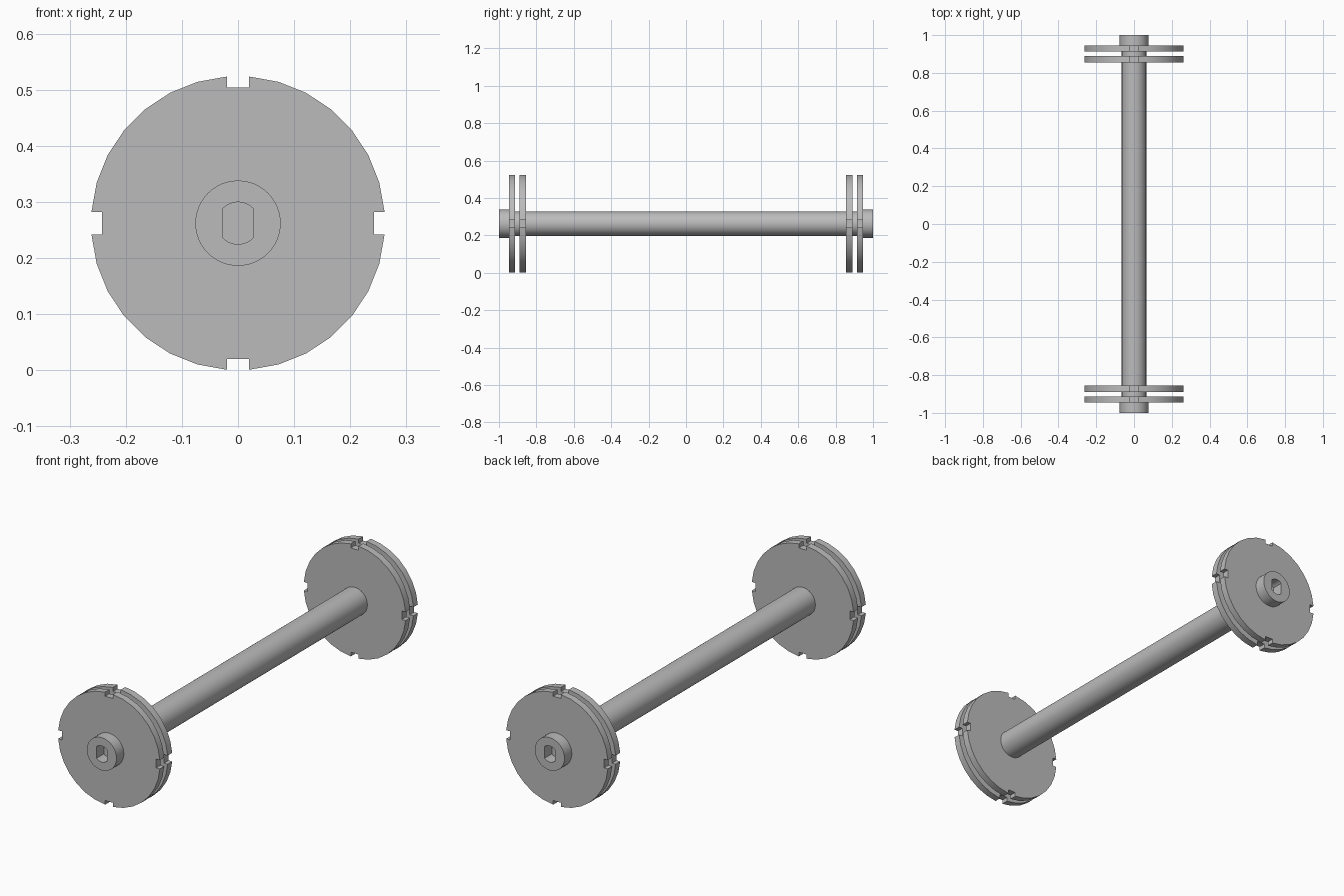
import bpy, bmesh, math

if "Cube" in bpy.data.objects:
    bpy.data.objects.remove(bpy.data.objects["Cube"])

CZ = 0.262          # axle height
SEG = 48

grey = bpy.data.materials.new("plain grey")
grey.diffuse_color = (0.5, 0.5, 0.5, 1)
grey.use_nodes = True
grey.node_tree.nodes["Principled BSDF"].inputs["Base Color"].default_value = grey.diffuse_color


def finish(bm, name):
    bmesh.ops.recalc_face_normals(bm, faces=bm.faces)
    me = bpy.data.meshes.new(name)
    bm.to_mesh(me)
    bm.free()
    me.materials.append(grey)
    ob = bpy.data.objects.new(name, me)
    bpy.context.collection.objects.link(ob)
    bpy.ops.object.select_all(action='DESELECT')
    ob.select_set(True)
    bpy.context.view_layer.objects.active = ob
    bpy.ops.object.shade_smooth_by_angle(angle=math.radians(30))
    return ob


def loft(name, rings):
    """Skin a list of (outline, y) rings and cap both ends."""
    bm = bmesh.new()
    loops = [[bm.verts.new((x, y, CZ + z)) for x, z in pts] for pts, y in rings]
    for a, b in zip(loops, loops[1:]):
        n = len(a)
        for i in range(n):
            j = (i + 1) % n
            bm.faces.new((a[i], a[j], b[j], b[i]))
    bm.faces.new(loops[0])
    bm.faces.new(loops[-1])
    return finish(bm, name)


def circle(r, flat=None):
    """Circle outline, optionally with two flat sides at x = +-flat."""
    w = flat or r
    pts = []
    for i in range(SEG):
        a = 2 * math.pi * i / SEG
        pts.append((max(-w, min(w, r * math.cos(a))), r * math.sin(a)))
    return pts


def notched(r, half, floor, steps=7):
    """Disc outline with four square notches on the axes."""
    a0 = math.asin(half / r)
    pts = []
    for q in range(4):
        c, s = round(math.cos(q * math.pi / 2)), round(math.sin(q * math.pi / 2))
        quarter = [(floor, -half), (floor, half)]
        for k in range(steps + 1):
            a = a0 + (math.pi / 2 - 2 * a0) * k / steps
            quarter.append((r * math.cos(a), r * math.sin(a)))
        pts += [(c * x - s * z, s * x + c * z) for x, z in quarter]
    return pts


# Axle with wider end hubs and blind flat-sided sockets
slot, hub, rod = circle(0.0375, 0.0265), circle(0.076), circle(0.065)
half = [(slot, 0.9), (slot, 1.0), (hub, 1.0), (hub, 0.93), (rod, 0.93)]
loft("axle", [(p, -y) for p, y in half] + half[::-1])

# Paired notched discs at each end
outline = notched(0.262, 0.02, 0.242)
for side, end in ((-1, "front"), (1, "back")):
    for label, y0, y1 in (("outer", 0.946, 0.914), ("inner", 0.889, 0.856)):
        loft(f"{end}_{label}_disc", [(outline, side * y0), (outline, side * y1)])
